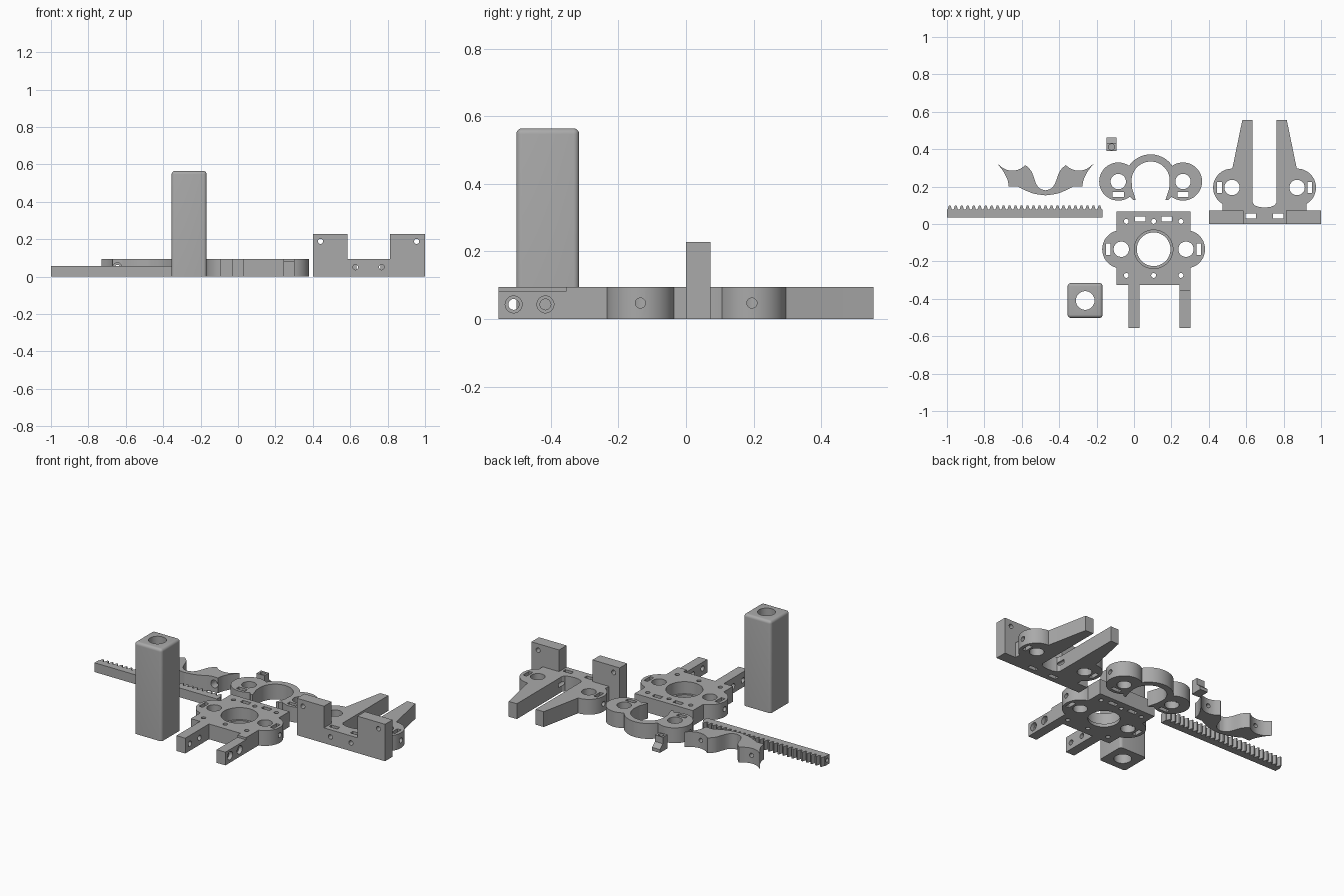
import bpy, bmesh, math

if "Cube" in bpy.data.objects:
    bpy.data.objects.remove(bpy.data.objects["Cube"])

H = 0.094  # common plate thickness
grey = bpy.data.materials.new("grey_plastic")
grey.diffuse_color = (0.4, 0.4, 0.4, 1)
grey.use_nodes = True
grey.node_tree.nodes["Principled BSDF"].inputs["Base Color"].default_value = grey.diffuse_color


def prism(name, pts, w0, w1, axis='z'):
    """Extrude a 2D outline along an axis."""
    place = {'z': lambda u, v, w: (u, v, w),
             'x': lambda u, v, w: (w, u, v),
             'y': lambda u, v, w: (u, w, v)}[axis]
    bm = bmesh.new()
    a = [bm.verts.new(place(u, v, w0)) for u, v in pts]
    b = [bm.verts.new(place(u, v, w1)) for u, v in pts]
    n = len(pts)
    bm.faces.new(a)
    bm.faces.new(b)
    for i in range(n):
        j = (i + 1) % n
        bm.faces.new((a[i], a[j], b[j], b[i]))
    bmesh.ops.recalc_face_normals(bm, faces=bm.faces)
    me = bpy.data.meshes.new(name)
    bm.to_mesh(me)
    bm.free()
    ob = bpy.data.objects.new(name, me)
    bpy.context.collection.objects.link(ob)
    return ob


def arc(cx, cy, r, a0=0, a1=360, n=48):
    full = a1 - a0 == 360
    return [(cx + r * math.cos(math.radians(a0 + (a1 - a0) * i / n)),
             cy + r * math.sin(math.radians(a0 + (a1 - a0) * i / n)))
            for i in range(n if full else n + 1)]


def rect(x0, x1, y0, y1):
    return [(x0, y0), (x1, y0), (x1, y1), (x0, y1)]


def mirrored(half, cx):
    """Close a half outline (from axis outwards) with its mirror image."""
    other = [(cx - x, y) for x, y in reversed(half) if x > 1e-6]
    return [(cx + x, y) for x, y in half] + other


def spline(p, n=6):
    """Smooth curve through a few points."""
    q = [p[0]] + p + [p[-1]]
    out = []
    for i in range(1, len(q) - 2):
        for k in range(n):
            t = k / n
            out.append(tuple(0.5 * (2 * b + (c - a) * t + (2 * a - 5 * b + 4 * c - d) * t * t
                                    + (3 * b - a - 3 * c + d) * t ** 3)
                             for a, b, c, d in zip(q[i - 1], q[i], q[i + 1], q[i + 2])))
    return out + [p[-1]]


def boolean(ob, op, *args):
    tool = prism("tool", *args)
    m = ob.modifiers.new("b", 'BOOLEAN')
    m.operation, m.solver, m.object = op, 'EXACT', tool
    bake(ob)
    bpy.data.objects.remove(tool)


def bake(ob):
    dg = bpy.context.evaluated_depsgraph_get()
    dg.update()
    me = bpy.data.meshes.new_from_object(ob.evaluated_get(dg))
    ob.modifiers.clear()
    ob.data = me


def add(ob, pts, z0=0, z1=H):
    boolean(ob, 'UNION', pts, z0, z1)


def cut(ob, pts, z0=-0.1, z1=0.7, axis='z'):
    boolean(ob, 'DIFFERENCE', pts, z0, z1, axis)


def slot(ob, x, y, w, h):
    cut(ob, rect(x - w / 2, x + w / 2, y - h / 2, y + h / 2))


def side_holes(ob, cx, y, reach):
    """Blind screw holes running into both ears from the sides."""
    for s in (-1, 1):
        a, b = cx + s * (reach + 0.05), cx + s * (reach - 0.09)
        cut(ob, arc(y, 0.047, 0.015, n=24), min(a, b), max(a, b), 'x')


def finish(ob):
    ob.data.materials.clear()
    ob.data.materials.append(grey)
    bpy.ops.object.select_all(action='DESELECT')
    ob.select_set(True)
    bpy.context.view_layer.objects.active = ob
    bpy.ops.object.shade_smooth_by_angle(angle=math.radians(30))


# Tall post with rounded edges and a bore
post = prism("tall_post", rect(-0.355, -0.168, -0.502, -0.316), 0, 0.564)
bm = bmesh.new()
bm.from_mesh(post.data)
edges = [e for e in bm.edges if max(v.co.z for v in e.verts) > 0.1]
bmesh.ops.bevel(bm, geom=edges, offset=0.017, segments=5, profile=0.5, affect='EDGES')
bm.to_mesh(post.data)
bm.free()
cut(post, arc(-0.261, -0.409, 0.05))

# Toothed rack
teeth, count = [], 26
pitch = 0.832 / count
for i in range(count):
    x = -1 + i * pitch
    teeth += [(x + 0.003, 0.077), (x + 0.011, 0.1), (x + 0.019, 0.1), (x + 0.027, 0.077)]
rack = prism("toothed_rack", [(-0.168, 0.035), (-1, 0.035), (-1, 0.077)] + teeth + [(-0.168, 0.077)], 0, 0.057)
cut(rack, arc(0.057, 0.029, 0.012, n=24), -1.1, -0.94, 'x')

# Main plate with ears and two arms
cx, ey = 0.105, -0.135
plate = prism("main_plate", rect(-0.093, 0.303, -0.325, 0.067), 0, H)
for s in (-1, 1):
    add(plate, arc(cx + s * 0.173, ey, 0.102))
add(plate, rect(-0.03, 0.03, -0.555, -0.3))
add(plate, rect(0.244, 0.303, -0.555, -0.3))
cut(plate, rect(0.2, 0.35, -0.6, -0.355), 0.081, 0.2)
cut(plate, arc(cx, ey, 0.09, n=64))
cut(plate, arc(cx, ey, 0.103, n=64), 0.02, 0.2)
for s in (-1, 1):
    cut(plate, arc(cx + s * 0.173, ey, 0.041))
    slot(plate, cx + s * 0.242, ey, 0.025, 0.06)
    slot(plate, cx + s * 0.071, 0.026, 0.056, 0.026)
for s in (-1, 0, 1):
    for y in (0.014, -0.275):
        cut(plate, arc(cx + s * 0.146, y, 0.013, n=24))
side_holes(plate, cx, ey, 0.275)
for y in (-0.51, -0.416):
    cut(plate, arc(y, 0.043, 0.016, n=24), -0.1, 0.4, 'x')
    cut(plate, arc(y, 0.043, 0.025, n=32), 0.28, 0.4, 'x')

# Arched clamp with two ears
cx, ey = 0.089, 0.227
clamp = prism("arched_clamp", arc(cx, 0.232, 0.14, -47, 227, 60), 0, H)
for s in (-1, 1):
    add(clamp, arc(cx + s * 0.173, ey, 0.102))
cut(clamp, arc(cx, 0.232, 0.102, 0, 180) + [(cx - 0.099, 0.19), (cx - 0.08, 0.13), (cx - 0.08, 0.05),
                                            (cx + 0.08, 0.05), (cx + 0.08, 0.13), (cx + 0.099, 0.19)])
for s in (-1, 1):
    cut(clamp, arc(cx + s * 0.173, ey, 0.041))
    slot(clamp, cx + s * 0.173, 0.158, 0.06, 0.025)
side_holes(clamp, cx, ey, 0.275)

# Small stepped catch
catch = prism("small_catch", [(0.39, 0), (0.463, 0), (0.463, 0.02), (0.434, 0.045),
                              (0.434, 0.085), (0.39, 0.085)], -0.147, -0.093, 'x')
cut(catch, arc(-0.12, 0.412, 0.016, n=24), 0.05, 0.2)

# Curved double-scoop jaw
cx = -0.473
half = (spline([(0, 0.153), (0.064, 0.163), (0.117, 0.184), (0.147, 0.2)])
        + spline([(0.197, 0.2), (0.203, 0.235), (0.225, 0.28), (0.258, 0.323)])
        + spline([(0.258, 0.323), (0.22, 0.295), (0.18, 0.285), (0.14, 0.293), (0.107, 0.315)])[1:]
        + spline([(0.107, 0.315), (0.075, 0.28), (0.05, 0.215), (0.028, 0.189), (0, 0.18)])[1:])
jaw = prism("curved_jaw", mirrored(half, cx), 0, H)
for s in (-1, 1):
    cut(jaw, arc(cx + s * 0.172, 0.05, 0.024, n=24), 0.1, 0.25, 'y')
    cut(jaw, arc(cx + s * 0.172, 0.05, 0.013, n=24), 0.1, 0.4, 'y')

# Forked carriage: base bar, upright tabs, ears and tapered prongs
cx, ey = 0.698, 0.195
half = [(0, 0.088), (0.03, 0.091), (0.054, 0.1), (0.064, 0.115), (0.064, 0.555), (0.119, 0.555),
        (0.172, 0.297), (0.2, 0.2), (0.225, 0.1), (0.225, 0.03)]
fork = prism("forked_carriage", mirrored(half, cx), 0, H)
add(fork, rect(0.4, 1.0, 0, 0.073))
add(fork, rect(0.4, 0.585, 0, 0.073), 0, 0.227)
add(fork, rect(0.812, 1.0, 0, 0.073), 0, 0.227)
for s in (-1, 1):
    add(fork, arc(cx + s * 0.174, ey, 0.101))
for s in (-1, 1):
    cut(fork, arc(cx + s * 0.174, ey, 0.041))
    slot(fork, cx + s * 0.241, ey, 0.025, 0.06)
    slot(fork, cx + s * 0.073, 0.043, 0.056, 0.025)
    cut(fork, arc(cx + s * 0.257, 0.188, 0.014, n=24), -0.1, 0.15, 'y')
    cut(fork, arc(cx + s * 0.07, 0.05, 0.014, n=24), -0.1, 0.15, 'y')
side_holes(fork, cx, ey, 0.275)

for ob in (post, rack, plate, clamp, catch, jaw, fork):
    finish(ob)
